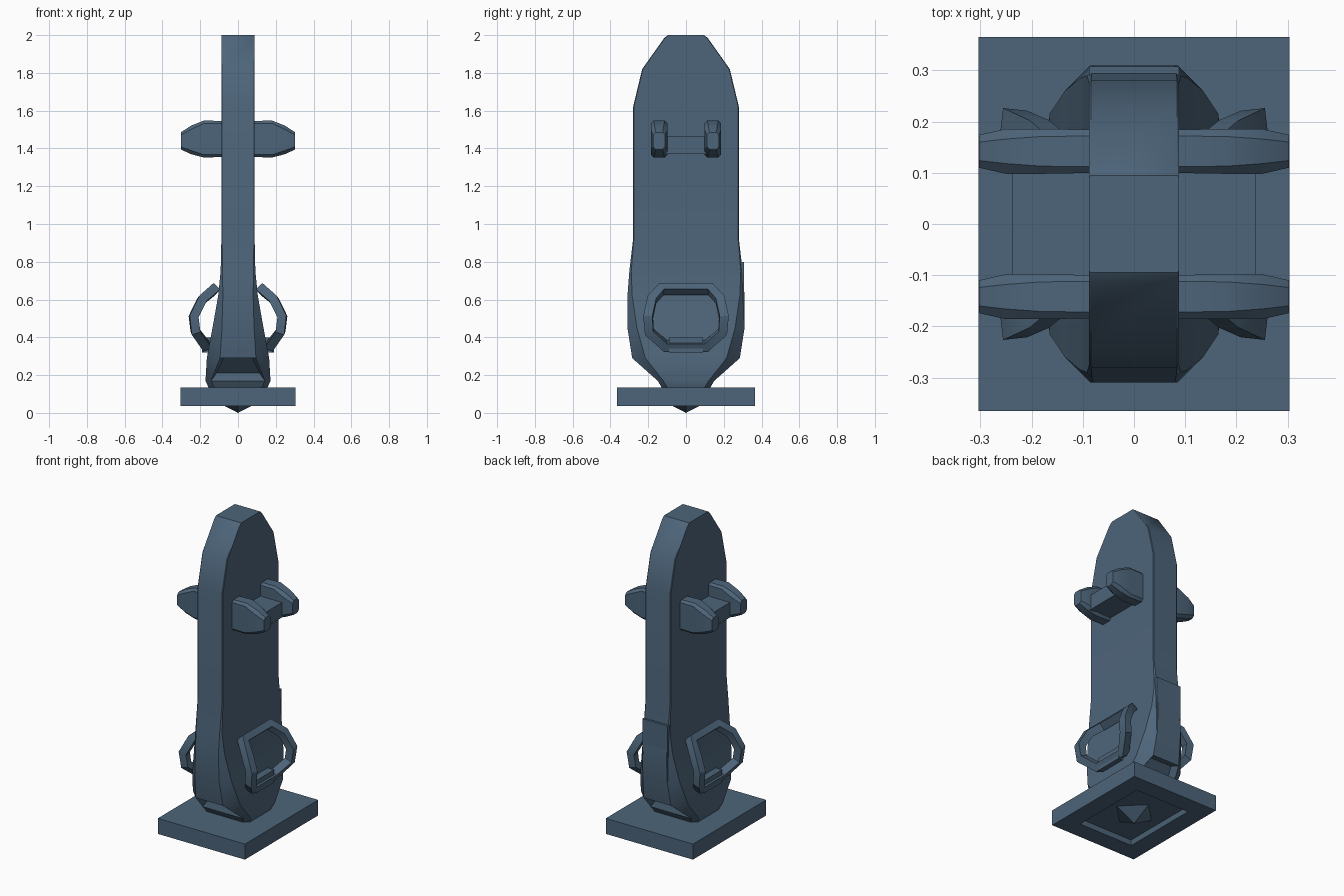
import bpy
import bmesh
import math
from mathutils import Vector

cube = bpy.data.objects.get("Cube")
if cube:
    bpy.data.objects.remove(cube, do_unlink=True)

slate = bpy.data.materials.new("slate_blue")
slate.use_nodes = True
colour = (0.075, 0.13, 0.195, 1)
slate.diffuse_color = colour
slate.node_tree.nodes["Principled BSDF"].inputs["Base Color"].default_value = colour


def finish(obj, angle=32):
    obj.data.materials.clear()
    obj.data.materials.append(slate)
    bpy.ops.object.select_all(action="DESELECT")
    bpy.context.view_layer.objects.active = obj
    obj.select_set(True)
    bpy.ops.object.shade_smooth_by_angle(angle=math.radians(angle))
    return obj


def from_bmesh(name, bm):
    bmesh.ops.recalc_face_normals(bm, faces=bm.faces)
    mesh = bpy.data.meshes.new(name)
    bm.to_mesh(mesh)
    bm.free()
    obj = bpy.data.objects.new(name, mesh)
    bpy.context.collection.objects.link(obj)
    return finish(obj)


def cut_corner_ring(a, b, c):
    """Rectangle with half sizes a, b and corners cut by c."""
    return [(a, c - b), (a, b - c), (a - c, b), (c - a, b),
            (-a, b - c), (-a, c - b), (c - a, -b), (a - c, -b)]


def loft(rings):
    """Skin a list of point rings and cap both ends."""
    bm = bmesh.new()
    loops = [[bm.verts.new(p) for p in ring] for ring in rings]
    for low, high in zip(loops, loops[1:]):
        for i in range(len(low)):
            j = (i + 1) % len(low)
            bm.faces.new((low[i], low[j], high[j], high[i]))
    bm.faces.new(loops[0])
    bm.faces.new(loops[-1])
    bmesh.ops.recalc_face_normals(bm, faces=bm.faces)
    return bm


def box(name, low, high):
    bm = bmesh.new()
    bmesh.ops.create_cube(bm, size=1)
    low, high = Vector(low), Vector(high)
    for v in bm.verts:
        v.co = [l + (c + 0.5) * (h - l) for c, l, h in zip(v.co, low, high)]
    return from_bmesh(name, bm)


# Tall slab body with a flared foot: height, half width, half depth, corner cut
sections = [
    (0.12, 0.15, 0.12, 0.03), (0.17, 0.172, 0.15, 0.03),
    (0.29, 0.165, 0.285, 0.07), (0.45, 0.135, 0.31, 0.05),
    (0.62, 0.105, 0.31, 0.025), (0.75, 0.092, 0.30, 0.01),
    (0.92, 0.088, 0.28, 0.004), (1.62, 0.088, 0.28, 0.004),
    (1.82, 0.088, 0.232, 0.004), (1.985, 0.088, 0.115, 0.004),
    (2.0, 0.088, 0.095, 0.004),
]
bm = loft([[(x, y, z) for x, y in cut_corner_ring(hx, hy, c)]
           for z, hx, hy, c in sections])

# Recessed slots in the sloping front and back of the foot
slopes = [f for f in bm.faces
          if 0.2 < f.calc_center_median().z < 0.26
          and abs(f.calc_center_median().x) < 0.01]
bmesh.ops.inset_individual(bm, faces=slopes, thickness=0.035, depth=-0.035)
from_bmesh("body", bm)

# Raised rear strip
box("rear_strip", (-0.088, 0.25, 0.45), (0.088, 0.308, 0.8))

# Base plate with a sunken underside
bm = bmesh.new()
bmesh.ops.create_cube(bm, size=1)
for v in bm.verts:
    v.co = (v.co.x * 0.608, v.co.y * 0.73, 0.086 + v.co.z * 0.098)
underside = [f for f in bm.faces if f.normal.z < -0.5]
bmesh.ops.inset_individual(bm, faces=underside, thickness=0.16, depth=0)
bmesh.ops.inset_individual(bm, faces=underside, thickness=0.01, depth=-0.03)
from_bmesh("base_plate", bm)

# Downward point beneath the plate
bm = bmesh.new()
bmesh.ops.create_cone(bm, cap_ends=True, segments=4, radius1=0, radius2=0.135, depth=0.07)
for v in bm.verts:
    v.co.z += 0.035
from_bmesh("base_point", bm)

# Paired side pegs: distance out, half depth, half height, centre height, corner cut
peg = [(0.07, 0.042, 0.095, 1.45, 0.012), (0.18, 0.044, 0.098, 1.45, 0.015),
       (0.25, 0.044, 0.075, 1.445, 0.02), (0.303, 0.032, 0.045, 1.44, 0.014)]
for side, label in ((1, "left"), (-1, "right")):
    for end, place in ((-1, "front"), (1, "back")):
        rings = [[(side * x, end * 0.142 + y, zc + z)
                  for y, z in cut_corner_ring(hy, hz, c)]
                 for x, hy, hz, zc, c in peg]
        from_bmesh(f"{label}_{place}_peg", loft(rings))

    # Bridge between the pegs
    inner, outer = sorted((side * 0.07, side * 0.238))
    box(f"{label}_peg_bridge", (inner, -0.11, 1.37), (outer, 0.11, 1.465))

    # Bowed carrying handle
    half = [(0.125, 0.13, 0.655), (0.19, 0.18, 0.6), (0.235, 0.2, 0.51),
            (0.225, 0.195, 0.43), (0.17, 0.11, 0.355)]
    path = half + [(x, -y, z) for x, y, z in reversed(half)]
    curve = bpy.data.curves.new(f"{label}_handle", "CURVE")
    curve.dimensions = "3D"
    curve.bevel_depth = 0.034
    curve.bevel_resolution = 0
    spline = curve.splines.new("POLY")
    spline.points.add(len(path) - 1)
    for point, (x, y, z) in zip(spline.points, path):
        point.co = (side * x, y, z, 1)
    spline.use_cyclic_u = True
    handle = bpy.data.objects.new(f"{label}_handle", curve)
    bpy.context.collection.objects.link(handle)
    bpy.ops.object.select_all(action="DESELECT")
    bpy.context.view_layer.objects.active = handle
    handle.select_set(True)
    bpy.ops.object.convert(target="MESH")
    finish(bpy.context.object)

    # Lug holding the handle's lower bar
    inner, outer = sorted((side * 0.1, side * 0.19))
    box(f"{label}_handle_lug", (inner, -0.09, 0.32), (outer, 0.09, 0.4))
